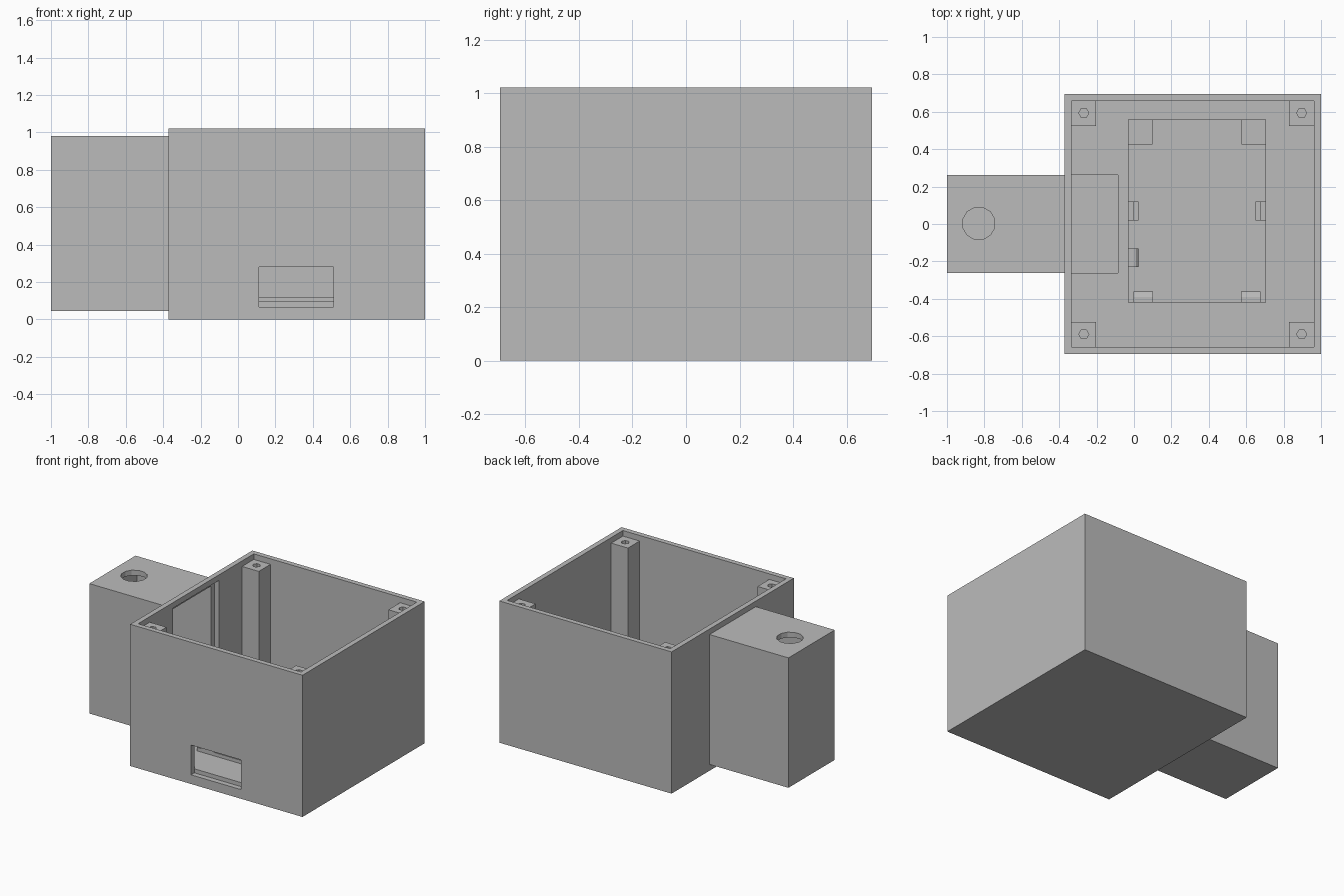
import bpy, bmesh, math
from mathutils import Matrix

if "Cube" in bpy.data.objects:
    bpy.data.objects.remove(bpy.data.objects["Cube"])

grey = bpy.data.materials.new("light grey plastic")
grey.diffuse_color = (0.5, 0.5, 0.5, 1)
grey.use_nodes = True
grey.node_tree.nodes["Principled BSDF"].inputs["Base Color"].default_value = grey.diffuse_color


def finish(name, bm):
    bmesh.ops.recalc_face_normals(bm, faces=bm.faces)
    me = bpy.data.meshes.new(name)
    bm.to_mesh(me)
    bm.free()
    me.materials.append(grey)
    ob = bpy.data.objects.new(name, me)
    bpy.context.collection.objects.link(ob)
    return ob


def box(name, x0, x1, y0, y1, z0, z1):
    bm = bmesh.new()
    m = Matrix.Translation(((x0 + x1) / 2, (y0 + y1) / 2, (z0 + z1) / 2))
    m = m @ Matrix.Diagonal((x1 - x0, y1 - y0, z1 - z0, 1))
    bmesh.ops.create_cube(bm, size=1, matrix=m)
    return finish(name, bm)


def rod(name, x, y, z0, z1, r, sides):
    bm = bmesh.new()
    m = Matrix.Translation((x, y, (z0 + z1) / 2))
    bmesh.ops.create_cone(bm, cap_ends=True, segments=sides, radius1=r, radius2=r,
                          depth=z1 - z0, matrix=m @ Matrix.Rotation(math.pi / sides, 4, 'Z'))
    return finish(name, bm)


def cut(ob, cutter):
    """Subtract the cutter from the part, then delete the cutter."""
    mod = ob.modifiers.new("cut", 'BOOLEAN')
    mod.operation = 'DIFFERENCE'
    mod.solver = 'EXACT'
    mod.object = cutter
    cutter.hide_render = True
    bpy.context.view_layer.objects.active = ob
    bpy.ops.object.modifier_apply(modifier=mod.name)
    bpy.data.objects.remove(cutter)


def clip(name, x, y, angle, width, depth, z0, height):
    """Snap clip: thin upright with a rounded hook, hook pointing along local +x."""
    d = depth
    prof = [(0, 0), (d * 0.5, 0), (d * 0.5, height - 0.06)]
    for i in range(7):
        a = -math.pi / 2 + math.pi * i / 6
        prof.append((d * 0.5 + d * 0.5 * math.cos(a), height - 0.03 + 0.03 * math.sin(a)))
    prof.append((0, height))
    bm = bmesh.new()
    vs = [bm.verts.new((px, -width / 2, pz)) for px, pz in prof]
    f = bm.faces.new(vs)
    ext = bmesh.ops.extrude_face_region(bm, geom=[f])
    bmesh.ops.translate(bm, vec=(0, width, 0),
                        verts=[v for v in ext['geom'] if isinstance(v, bmesh.types.BMVert)])
    bmesh.ops.remove_doubles(bm, verts=bm.verts, dist=1e-5)
    bm.transform(Matrix.Translation((x, y, z0)) @ Matrix.Rotation(angle, 4, 'Z'))
    return finish(name, bm)


X0, X1, Y, H, W = -0.372, 1.0, 0.695, 1.02, 0.037   # case extents and wall
FLOOR, PLATE = 0.095, 0.12
BAY_Y, BAY_Z0, BAY_Z1 = 0.263, 0.045, 0.98

# Open-topped case, with the side bay opening and the front port
case = box("case", X0, X1, -Y, Y, 0, H)
cut(case, box("cavity", X0 + W, X1 - W, -Y + W, Y - W, FLOOR, H + 0.1))
cut(case, box("bay_opening", X0 - 0.1, -0.085, -BAY_Y, BAY_Y, BAY_Z0, BAY_Z1))
cut(case, box("port", 0.113, 0.51, -Y - 0.1, -Y + W + 0.001, 0.066, 0.28))

# Hollow side bay, open towards the case, with a round hole on top
bay = box("side_bay", -1, X0, -BAY_Y, BAY_Y, BAY_Z0, BAY_Z1)
cut(bay, box("bay_cavity", -1 + W, X0 + 0.1, -BAY_Y + W, BAY_Y - W, BAY_Z0 + W, BAY_Z1 - W))
cut(bay, rod("bay_hole", -0.83, 0.003, 0.8, 1.1, 0.088, 12))

# Corner posts with screw holes
P = 0.133
for sx in (0, 1):
    for sy in (-1, 1):
        px = X1 - W - P / 2 if sx else X0 + W + P / 2
        py = sy * (Y - W - P / 2)
        post = box("corner_post", px - P / 2, px + P / 2, py - P / 2, py + P / 2, FLOOR, 0.98)
        cut(post, rod("screw_hole", px, py + 0.002, 0.7, 1.1, 0.027, 6))

# Raised board plate with rear pads
box("board_plate", -0.033, 0.707, -0.42, 0.558, FLOOR, PLATE)
for x in (-0.033, 0.574):
    box("board_pad", x, x + 0.133, 0.425, 0.558, PLATE, PLATE + 0.06)

# Board clips along the front and sides
for x in (0.05, 0.625):
    clip("front_clip", x, -0.42, math.pi / 2, 0.105, 0.06, PLATE, 0.15)
clip("left_clip", -0.033, -0.18, 0, 0.1, 0.058, PLATE, 0.15)
for x, s in ((-0.033, 1), (0.707, -1)):
    a, b = sorted((x, x + s * 0.03))
    box("side_stop", a, b, 0.02, 0.12, PLATE, PLATE + 0.12)
    a, b = sorted((x + s * 0.03, x + s * 0.058))
    box("side_ledge", a, b, 0.02, 0.12, PLATE, PLATE + 0.06)
